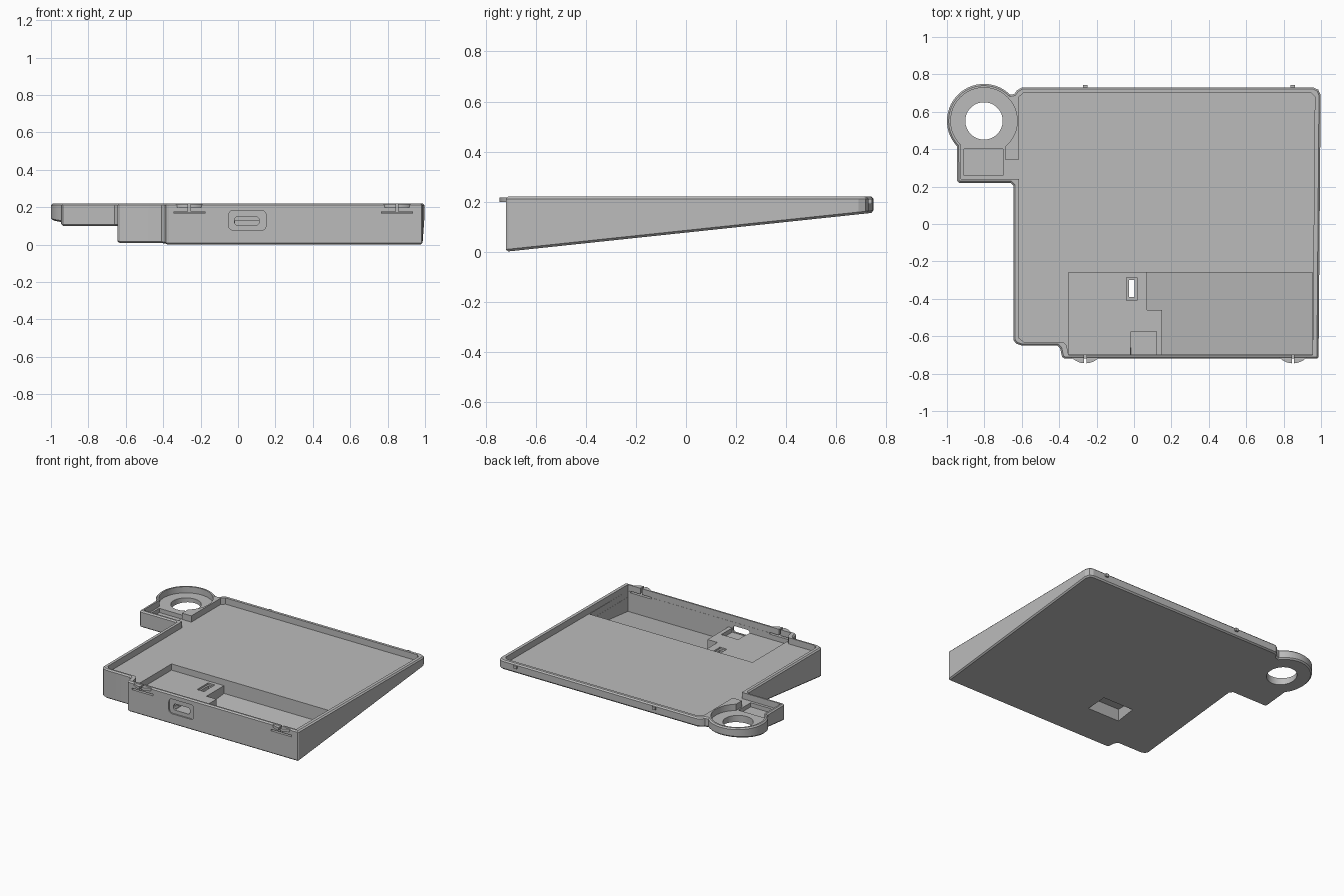
import bpy, bmesh
from math import sin, cos, radians
from mathutils import Vector

if "Cube" in bpy.data.objects:
    bpy.data.objects.remove(bpy.data.objects["Cube"], do_unlink=True)

grey = bpy.data.materials.new("plain grey")
grey.use_nodes = True
colour = (0.5, 0.5, 0.5, 1)
grey.diffuse_color = colour
grey.node_tree.nodes["Principled BSDF"].inputs["Base Color"].default_value = colour

TOP = 0.22      # rim height
FLOOR = 0.175   # main tray floor
OVER = 0.4      # cutters reach above the rim
RING = (-0.802, 0.551)


def slope(y):
    """Height of the tilted underside."""
    return 0.106 * (y + 0.718)


def arc(centre, radius, start, end, steps):
    for i in range(steps + 1):
        a = radians(start + (end - start) * i / steps)
        yield centre[0] + radius * cos(a), centre[1] + radius * sin(a)


def rect(x0, x1, y0, y1):
    return [(x0, y0), (x1, y0), (x1, y1), (x0, y1)]


def circle(centre, radius):
    return list(arc(centre, radius, 0, 360, 48))[:-1]


def prism(name, outline, bottom, top=OVER, bevel=0):
    """Upright prism; bottom is a height or a function of y."""
    low = bottom if callable(bottom) else (lambda y: bottom)
    bm = bmesh.new()
    lower = [bm.verts.new((x, y, low(y))) for x, y in outline]
    upper = [bm.verts.new((x, y, top)) for x, y in outline]
    caps = [bm.faces.new(lower), bm.faces.new(upper)]
    n = len(outline)
    for i in range(n):
        j = (i + 1) % n
        bm.faces.new((lower[i], lower[j], upper[j], upper[i]))
    bmesh.ops.recalc_face_normals(bm, faces=bm.faces)
    if bevel:
        edges = {e for f in caps for e in f.edges}
        bmesh.ops.bevel(bm, geom=list(edges), offset=bevel, segments=1, affect='EDGES')
    return finish(name, bm)


def finish(name, bm):
    mesh = bpy.data.meshes.new(name)
    bm.to_mesh(mesh)
    bm.free()
    mesh.materials.append(grey)
    ob = bpy.data.objects.new(name, mesh)
    bpy.context.collection.objects.link(ob)
    return ob


def front_slot(name, x0, x1, y0, y1, z0, z1, radius):
    """Rounded slot running along y."""
    bm = bmesh.new()
    bmesh.ops.create_cube(bm, size=1)
    for v in bm.verts:
        v.co = Vector((x0 if v.co.x < 0 else x1,
                       y0 if v.co.y < 0 else y1,
                       z0 if v.co.z < 0 else z1))
    if radius:
        edges = [e for e in bm.edges
                 if abs(e.verts[0].co.y - e.verts[1].co.y) > 0.001]
        bmesh.ops.bevel(bm, geom=edges, offset=radius, segments=5,
                        profile=0.5, affect='EDGES')
    return finish(name, bm)


def cut(target, cutter, operation='DIFFERENCE'):
    mod = target.modifiers.new("cut", 'BOOLEAN')
    mod.operation, mod.solver, mod.object = operation, 'EXACT', cutter
    bpy.context.view_layer.objects.active = target
    bpy.ops.object.modifier_apply(modifier=mod.name)
    bpy.data.objects.remove(cutter, do_unlink=True)


# Wedge body with the ring lobe at the rear right
body = [(-0.60, -0.65), (-0.41, -0.65), (-0.395, -0.665), (-0.385, -0.71), (-0.37, -0.72),
        (0.98, -0.72), (0.987, -0.71), (0.998, 0.69), (0.985, 0.718), (0.96, 0.73),
        (-0.60, 0.73), (-0.625, 0.715), (-0.64, 0.695)]
body += list(arc(RING, 0.198, 45, 223, 28))
body += [(-0.945, 0.23), (-0.935, 0.22), (-0.66, 0.22), (-0.645, 0.205),
         (-0.645, -0.62), (-0.63, -0.64)]
case = prism("wedge_case", body, slope, TOP, bevel=0.009)

# Main tray
tray = [(-0.59, -0.63), (-0.38, -0.63), (-0.36, -0.65), (-0.35, -0.70), (0.955, -0.70),
        (0.967, 0.68), (0.945, 0.702), (-0.59, 0.702), (-0.615, 0.68), (-0.615, -0.61)]
cut(case, prism("tray_cutter", tray, FLOOR))

# Ring recess, its cable bay and the channel to the tray
cut(case, prism("ring_cutter", circle(RING, 0.178), FLOOR))
cut(case, prism("bay_cutter", rect(-0.925, -0.69, 0.24, 0.45), FLOOR))
cut(case, prism("channel_cutter", rect(-0.70, -0.60, 0.24, 0.345), FLOOR))
cut(case, prism("bay_pocket_cutter", rect(-0.91, -0.70, 0.26, 0.40), 0.145))
cut(case, prism("ring_hole_cutter", circle(RING, 0.10), -0.1))

# Front electronics pocket: raised shelf and deep sloping part
cut(case, prism("shelf_cutter", rect(-0.35, 0.955, -0.699, -0.26), 0.13))
deep = [(0.07, -0.26), (0.07, -0.46), (0.15, -0.46), (0.15, -0.699),
        (0.954, -0.699), (0.954, -0.26)]
cut(case, prism("deep_cutter", deep, lambda y: slope(y) + 0.025))
cut(case, prism("connector_bay_cutter", rect(-0.015, 0.12, -0.698, -0.575), 0.10))

# Switch opening and the tapered recess underneath
cut(case, prism("switch_seat_cutter", rect(-0.04, 0.015, -0.41, -0.285), 0.118))
cut(case, prism("switch_slot_cutter", rect(-0.027, 0.003, -0.39, -0.30), -0.1))
funnel = prism("funnel_cutter", rect(-0.26, 0.03, -0.47, -0.27), -0.02, 0.095)
for v in funnel.data.vertices:
    if v.co.z > 0.05:
        v.co.x = -0.115 + (v.co.x + 0.115) * 0.72
        v.co.y = -0.37 + (v.co.y + 0.37) * 0.5
cut(case, funnel)

# Charging port in the front wall
cut(case, front_slot("port_recess_cutter", -0.05, 0.15, -0.8, -0.71, 0.077, 0.183, 0.025))
cut(case, front_slot("port_cutter", -0.018, 0.112, -0.8, -0.66, 0.104, 0.149, 0.015))

# Snap clips on the front wall and small catches on the rear wall
for x in (-0.26, 0.85):
    lens = prism("front_clip", list(arc((x, -0.645), 0.1, 222, 318, 14)), 0.198, 0.217)
    cut(case, lens, 'UNION')
    cut(case, front_slot("flex_slot_cutter", x - 0.083, x + 0.083, -0.8, -0.69, 0.166, 0.177, 0))
    cut(case, front_slot("flex_slit_cutter", x - 0.006, x + 0.006, -0.8, -0.69, 0.17, 0.3, 0))
    cut(case, prism("rear_catch", rect(x - 0.012, x + 0.012, 0.715, 0.743), 0.19, 0.211), 'UNION')

bpy.ops.object.select_all(action='DESELECT')
case.select_set(True)
bpy.context.view_layer.objects.active = case
bpy.ops.object.shade_smooth_by_angle(angle=radians(25))
